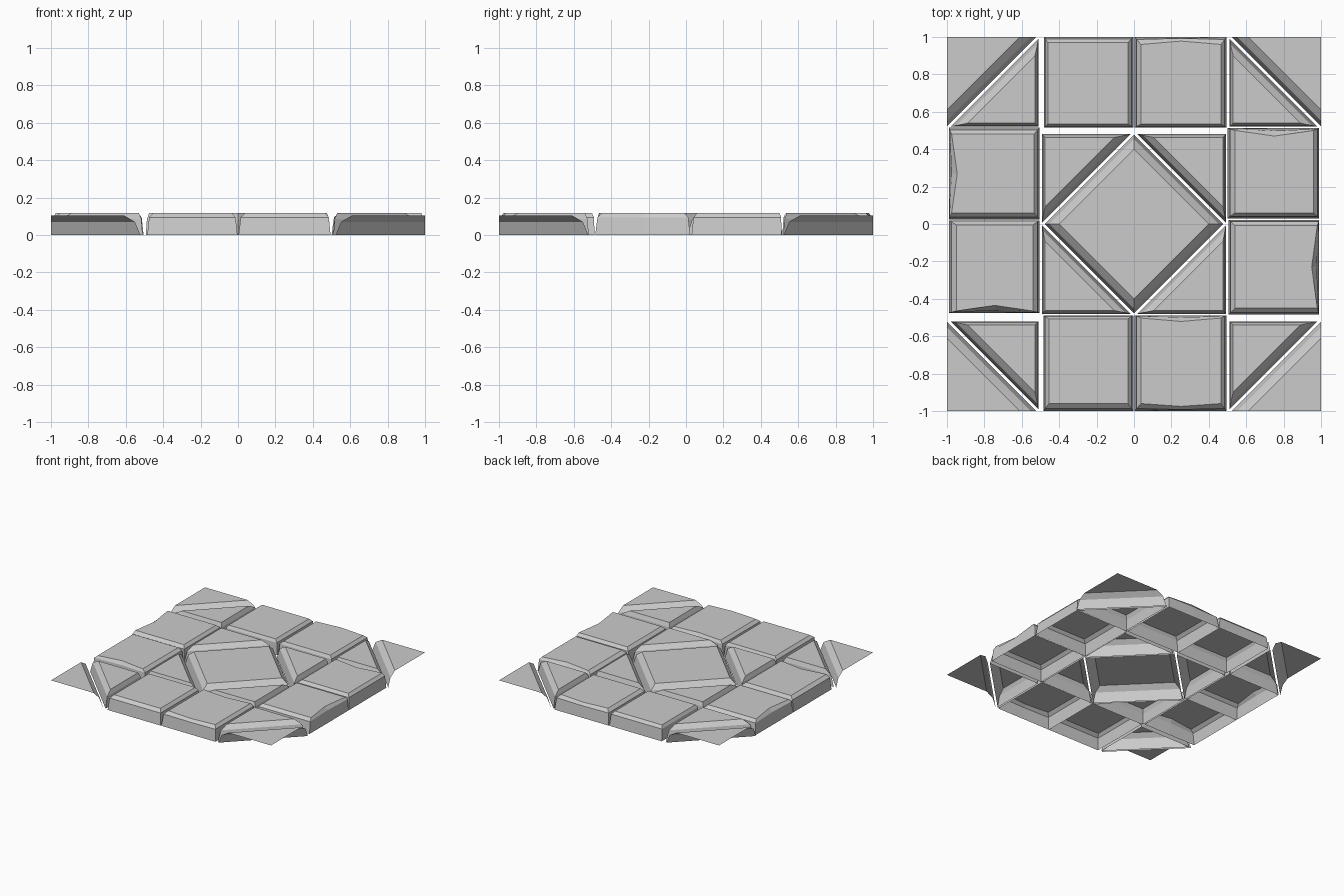
import bpy
from mathutils import Vector
from mathutils.geometry import intersect_line_line_2d  # noqa

if "Cube" in bpy.data.objects:
    bpy.data.objects.remove(bpy.data.objects["Cube"])


def inset_ring(pts, insets, notches, f):
    """Move each edge of a counter-clockwise polygon inward; add notch midpoints."""
    n = len(pts)
    dirs, nrm, org = [], [], []
    for i in range(n):
        d = (pts[(i + 1) % n] - pts[i]).normalized()
        m = Vector((-d.y, d.x))
        dirs.append(d)
        nrm.append(m)
        org.append(pts[i] + m * insets[i] * f)
    corners = []
    for i in range(n):
        a, b = i - 1, i
        t = (org[b] - org[a]).cross(dirs[b]) / dirs[a].cross(dirs[b])
        corners.append(org[a] + dirs[a] * t)
    ring = []
    for i in range(n):
        ring.append(corners[i])
        if i in notches:
            mid = (corners[i] + corners[(i + 1) % n]) / 2
            ring.append(mid + nrm[i] * notches[i] * f)
    return ring


def stone(name, pts, insets, notches={}, z_mid=0.095, z_top=0.118, open_edges=()):
    """Bevelled paving shell, open underneath."""
    pts = [Vector(p) for p in pts]
    area = sum(pts[i - 1].cross(pts[i]) for i in range(len(pts)))
    if area < 0:  # mirrored outline: restore winding
        n = len(pts)
        pts = pts[::-1]
        insets = [insets[(n - 2 - i) % n] for i in range(n)]
        open_edges = [(n - 2 - e) % n for e in open_edges]
    verts = []
    for f, z in ((0, 0), (0.33, z_mid), (1, z_top)):
        ring = inset_ring(pts, insets, notches, f)
        verts += [(p.x, p.y, z) for p in ring]
        if f == 0:
            n = len(ring)
    faces = [tuple(range(2 * n, 3 * n))]
    for r in (0, n):
        for i in range(n):
            if i not in open_edges:
                j = (i + 1) % n
                faces.append((r + i, r + j, r + n + j, r + n + i))
    me = bpy.data.meshes.new(name)
    me.from_pydata(verts, [], faces)
    ob = bpy.data.objects.new(name, me)
    bpy.context.collection.objects.link(ob)


def square(name, x0, x1, y0, y1, insets, notches={}):
    # edge order: bottom, right, top, left
    stone(name, [(x0, y0), (x1, y0), (x1, y1), (x0, y1)], insets, notches)


# Square stones around the border
square("back_stone_left", -.48, -.003, .515, 1, (.02, .03, .03, .02))
square("back_stone_right", .003, .495, .515, 1, (.02, .03, .04, .035), {2: -.018})
square("left_stone_back", -.99, -.505, .025, .515, (.035, .03, .035, .015), {3: .03})
square("left_stone_front", -.99, -.505, -.475, .02, (.01, .035, .025, .04), {0: .03})
square("right_stone_back", .5, .99, .03, .512, (.03, .03, .012, .04), {2: .03})
square("right_stone_front", .505, .99, -.485, .022, (.035, .01, .03, .035), {1: .03})
square("front_stone_left", -.485, -.003, -1, -.488, (.04, .03, .02, .03))
square("front_stone_right", .003, .495, -1, -.488, (.04, .03, .015, .035),
       {0: -.015, 2: .018})

# Centre diamond
stone("centre_diamond", [(.478, 0), (0, .478), (-.478, 0), (0, -.478)], [.055] * 4,
      z_mid=.08)

# Triangular stones and corner slabs, repeated in the four quadrants
for sx, sname in ((-1, "left"), (1, "right")):
    for sy, yname in ((-1, "front"), (1, "back")):
        tag = f"{yname}_{sname}"
        # edges: outer leg, hypotenuse, other leg
        stone("inner_triangle_" + tag,
              [(sx * .493, sy * .005), (sx * .493, sy * .48), (sx * .018, sy * .48)],
              [.018, .018, .05], z_mid=.085)
        stone("outer_triangle_" + tag,
              [(sx * .51, sy * .52), (sx * .98, sy * .52), (sx * .51, sy * .99)],
              [.02, .05, .02], z_mid=.085)
        stone("corner_slab_" + tag,
              [(sx, sy), (sx * .522, sy), (sx, sy * .522)],
              [0, .062, 0], z_mid=.07, z_top=.105, open_edges=[0, 2])
